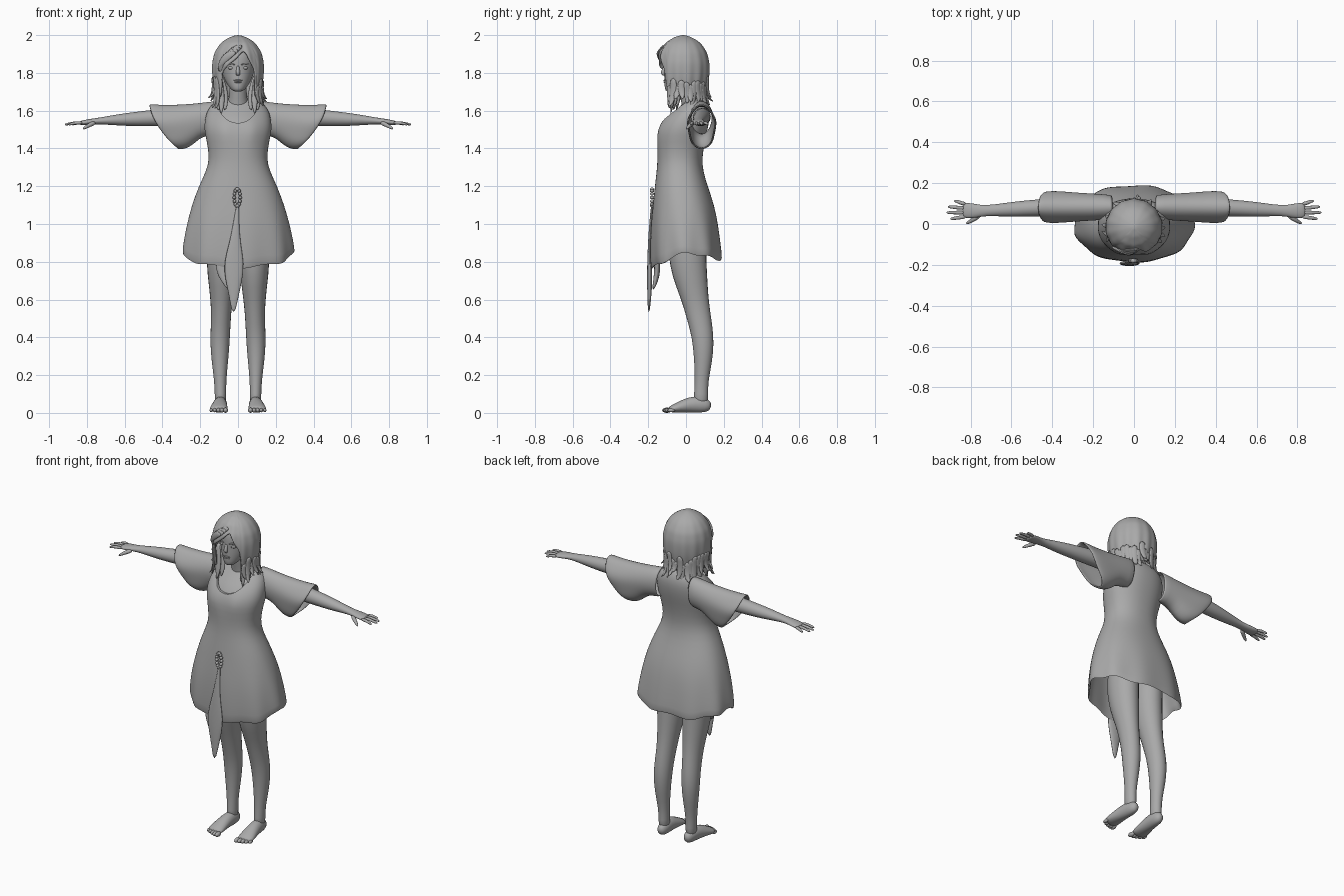
import bpy, bmesh, math, random
from mathutils import Vector, Matrix

random.seed(4)
TAU = math.tau
if "Cube" in bpy.data.objects:
    bpy.data.objects.remove(bpy.data.objects["Cube"])

grey = bpy.data.materials.new("clay grey")
grey.use_nodes = True
grey.diffuse_color = (0.4, 0.4, 0.4, 1)
grey.node_tree.nodes["Principled BSDF"].inputs["Base Color"].default_value = (0.4, 0.4, 0.4, 1)


def finish(name, bm, mirror=False, sub=1, thick=0):
    bmesh.ops.recalc_face_normals(bm, faces=bm.faces)
    for f in bm.faces:
        f.smooth = True
    mesh = bpy.data.meshes.new(name)
    bm.to_mesh(mesh)
    bm.free()
    mesh.materials.append(grey)
    ob = bpy.data.objects.new(name, mesh)
    bpy.context.collection.objects.link(ob)
    if thick:
        m = ob.modifiers.new("thickness", 'SOLIDIFY')
        m.thickness = thick
        m.offset = -1
    if sub:
        m = ob.modifiers.new("smooth", 'SUBSURF')
        m.levels = m.render_levels = sub
    if mirror:
        ob.modifiers.new("mirror", 'MIRROR')
    return ob


def add_loft(bm, rings, start=True, end=True):
    rows = [[bm.verts.new(p) for p in r] for r in rings]
    n = len(rows[0])
    for a, b in zip(rows, rows[1:]):
        for i in range(n):
            j = (i + 1) % n
            bm.faces.new((a[i], a[j], b[j], b[i]))
    if start:
        bm.faces.new(rows[0][::-1])
    if end:
        bm.faces.new(rows[-1])


def add_tube(bm, pts, ref, n=12):
    """Tapered oval tube through (x, y, z, half width, half depth)."""
    c = [Vector(p[:3]) for p in pts]
    rings = []
    for k, p in enumerate(pts):
        t = (c[min(k + 1, len(c) - 1)] - c[max(k - 1, 0)]).normalized()
        u = Vector(ref).cross(t).normalized()
        v = t.cross(u)
        rings.append([c[k] + u * p[3] * math.cos(TAU * i / n) + v * p[4] * math.sin(TAU * i / n)
                      for i in range(n)])
    add_loft(bm, rings)


def tube(name, pts, ref, **kw):
    bm = bmesh.new()
    add_tube(bm, pts, ref)
    return finish(name, bm, **kw)


def add_ball(bm, loc, size):
    bmesh.ops.create_uvsphere(bm, u_segments=12, v_segments=8, radius=1,
                              matrix=Matrix.Translation(loc) @ Matrix.Diagonal((*size, 1)))


def oval(z, hx, yf, yb, n=32, power=1.0):
    def e(v):
        return math.copysign(abs(v) ** power, v)
    return [Vector((hx * e(math.cos(TAU * i / n)),
                    (yf + yb) / 2 + (yb - yf) / 2 * e(math.sin(TAU * i / n)), z)) for i in range(n)]


# Dress: height, half width, front and back depth
torso = [(1.67, .075, -.01, .09), (1.65, .12, -.025, .11), (1.61, .16, -.065, .125),
         (1.56, .175, -.12, .125), (1.5, .18, -.148, .115), (1.44, .166, -.153, .1),
         (1.35, .15, -.15, .085), (1.28, .168, -.155, .09), (1.2, .208, -.165, .115),
         (1.1, .245, -.175, .15), (1.0, .272, -.185, .17), (.92, .288, -.188, .183),
         (.85, .298, -.185, .193)]
rings = []
for z, hx, yf, yb in torso:
    ring = oval(z, hx, yf, yb, 48, .9)
    drop = max(0, (1.0 - z) / .15)
    for i, p in enumerate(ring):
        a = TAU * i / 48
        s = math.sin(a)
        fold = 1 + max(0, 1.1 - z) * .1 * math.cos(9 * a + .6)
        p.x *= fold
        p.y *= fold
        p.z -= drop * (.085 * max(0, -s) + .045 * max(0, s) + .008 * math.sin(7 * a))
        # bust, with a shallow dip between
        if s < 0:
            p.y -= .012 * math.exp(-((p.z - 1.49) / .05) ** 2 - ((abs(p.x) - .075) / .04) ** 2)
    rings.append(ring)
bm = bmesh.new()
add_loft(bm, rings, False, False)
dress = finish("dress", bm, thick=.012)

# Scooped neckline
bm = bmesh.new()
add_loft(bm, [[Vector((.108 * math.cos(TAU * i / 40), y, 1.65 + .115 * math.sin(TAU * i / 40)))
               for i in range(40)] for y in (-.3, .03)])
cutter = finish("neckline_cutter", bm, sub=0)
cutter.hide_render = True
cut = dress.modifiers.new("neckline", 'BOOLEAN')
cut.operation = 'DIFFERENCE'
cut.object = cutter
bpy.context.view_layer.objects.active = dress
dress.select_set(True)
for name in [m.name for m in dress.modifiers]:
    bpy.ops.object.modifier_apply(modifier=name)
bpy.data.objects.remove(cutter)
bpy.ops.object.shade_smooth_by_angle(angle=math.radians(50))

# Chest and neck under the dress
bm = bmesh.new()
add_loft(bm, [oval(z - .006, hx - .016, yf + .015, yb - .015) for z, hx, yf, yb in torso[:6]])
finish("chest", bm)
tube("neck", [(0, .035, 1.58, .075, .06), (0, .025, 1.65, .052, .05),
              (0, .01, 1.7, .047, .048), (0, .0, 1.77, .048, .05)], (0, 1, 0))

# Wide sleeves: top x, top z, bottom x, bottom z, half depth, rim bulge
sleeves = [(.1, 1.655, .11, 1.47, .06, 0), (.2, 1.64, .19, 1.465, .066, 0),
           (.29, 1.633, .225, 1.43, .07, .01), (.38, 1.63, .265, 1.402, .076, .02),
           (.44, 1.633, .295, 1.395, .078, .028), (.47, 1.636, .32, 1.395, .074, .03)]
rings = []
for xt, zt, xb, zb, hy, bulge in sleeves:
    ring = []
    for i in range(28):
        c, s = math.cos(TAU * i / 28), math.sin(TAU * i / 28)
        w = (1 + s) / 2
        wave = 1 + bulge * 2 * math.sin(5 * TAU * i / 28)
        ring.append((xb + (xt - xb) * w + bulge * c * c, .083 + hy * c * wave, zb + (zt - zb) * w))
    rings.append(ring)
bm = bmesh.new()
add_loft(bm, rings, False, False)
finish("sleeves", bm, mirror=True, thick=.01)

# Arms and hands
tube("arms", [(.15, .085, 1.57, .05, .05), (.3, .085, 1.568, .05, .05), (.44, .08, 1.562, .044, .046),
              (.53, .076, 1.556, .041, .04), (.62, .07, 1.552, .036, .033), (.73, .065, 1.546, .025, .018),
              (.77, .064, 1.542, .035, .017), (.82, .066, 1.536, .04, .014),
              (.84, .067, 1.533, .034, .01)], (0, 0, 1), mirror=True)
bm = bmesh.new()
for y0, x1, y1 in ((.036, .9, .026), (.056, .918, .056), (.077, .912, .084), (.096, .882, .113)):
    add_tube(bm, [(.82, y0, 1.535, .011, .01), (.5 * (.82 + x1), .5 * (y0 + y1), 1.536, .01, .009),
                  (x1 - .01, y1, 1.528, .008, .007), (x1, y1, 1.526, .004, .004)], (0, 0, 1), 8)
add_tube(bm, [(.755, .045, 1.538, .016, .014), (.785, .022, 1.525, .012, .012),
              (.81, .008, 1.51, .009, .009), (.822, .002, 1.503, .004, .004)], (0, 0, 1), 8)
finish("fingers", bm, mirror=True)

# Legs and bare feet
tube("legs", [(.09, .01, 1.0, .088, .11), (.086, .005, .85, .085, .105), (.086, .018, .74, .08, .098),
              (.087, .045, .62, .063, .076), (.089, .063, .53, .055, .068), (.093, .083, .44, .054, .062),
              (.096, .092, .36, .053, .058), (.096, .091, .27, .045, .049), (.094, .082, .17, .033, .037),
              (.093, .08, .1, .031, .038), (.092, .078, .04, .032, .042)], (0, 1, 0), mirror=True)
tube("feet", [(.09, .133, .033, .016, .02), (.09, .105, .04, .033, .04), (.093, .05, .047, .036, .047),
              (.098, -.01, .037, .043, .037), (.102, -.06, .024, .05, .024),
              (.104, -.095, .016, .048, .014)], (0, 0, 1), mirror=True)
bm = bmesh.new()
for k in range(5):
    add_ball(bm, (.066 + .019 * k, -.102 + .003 * k * k / 2, .014),
             (.013 - .001 * k, .024 - .001 * k, .014 - .001 * k))
finish("toes", bm, mirror=True, sub=0)

# Front sash with a pointed tail, and a braided loop at its top
tube("sash_tail", [(0, -.178, 1.12, .006, .006), (-.01, -.187, 1.0, .016, .008), (-.016, -.193, .9, .03, .009),
                   (-.022, -.193, .79, .058, .013), (-.022, -.192, .7, .046, .015), (-.022, -.194, .62, .026, .011),
                   (-.024, -.197, .53, .01, .005)], (0, 1, 0))
tube("sash_fold", [(-.06, -.155, .84, .06, .014), (-.075, -.15, .76, .05, .018),
                   (-.06, -.16, .7, .03, .014), (-.045, -.175, .65, .006, .005)], (0, 1, 0))
bm = bmesh.new()
for k in range(14):
    a = TAU * k / 14
    add_ball(bm, (-.004 + .016 * math.cos(a), -.18, 1.14 + .045 * math.sin(a)), (.009, .011, .009))
finish("braided_loop", bm, sub=0)

# Head and face
bm = bmesh.new()
add_loft(bm, [oval(*r, 24) for r in ((1.7, .022, -.104, -.06), (1.715, .04, -.113, -.02), (1.75, .066, -.115, .05),
              (1.79, .083, -.117, .09), (1.83, .091, -.116, .1), (1.88, .096, -.12, .105),
              (1.93, .086, -.105, .09), (1.965, .05, -.06, .05))])
finish("head", bm)
tube("nose", [(0, -.108, 1.84, .008, .01), (0, -.118, 1.815, .009, .01), (0, -.125, 1.798, .014, .012),
              (0, -.114, 1.786, .01, .006)], (0, 1, 0))
bm = bmesh.new()
add_ball(bm, (.036, -.098, 1.826), (.017, .013, .009))
finish("eyes", bm, mirror=True, sub=0)
tube("eyebrows", [(.015, -.115, 1.843, .004, .003), (.04, -.108, 1.85, .005, .004),
                  (.065, -.088, 1.844, .003, .002)], (0, 0, 1), mirror=True)
bm = bmesh.new()
for z, w in ((1.76, .024), (1.751, .019)):
    add_ball(bm, (0, -.11, z), (w, .01, .005))
finish("lips", bm, sub=0)

# Hair shell, parted to one side and swept off the face
profile = [(2.0, .008), (1.99, .045), (1.96, .092), (1.91, .125), (1.85, .139),
           (1.78, .137), (1.7, .122), (1.6, .124)]


def hair_radius(z):
    for (z0, r0), (z1, r1) in zip(profile, profile[1:]):
        if z >= z1:
            return r0 + (r1 - r0) * (z0 - z) / (z0 - z1)
    return profile[-1][1]


def hair_point(a, z, out=0):
    r = hair_radius(z) + out
    return Vector((r * math.sin(a), -.015 - r * math.cos(a), z))


def hair_edge(a):
    d = a - .28
    slope, reach = (.24, .5) if d > 0 else (.12, 1.0)
    d = abs(d)
    return max(1.67, 1.92 - slope * d - 1.2 * max(0, d - reach))


rings = []
for k in range(15):
    t = (k / 14) ** 1.5
    rings.append([hair_point(a, 2 - (2 - hair_edge(a)) * t, .004 * t * math.cos(14 * a))
                  for a in (-math.pi + TAU * i / 72 for i in range(72))])
bm = bmesh.new()
add_loft(bm, rings, True, False)
finish("hair", bm, thick=.014)

# Loose locks: flicked ends all round, and longer ones beside the face
bm = bmesh.new()
for k in range(26):
    a = 1.0 + (TAU - 2.0) * k / 25
    top, flick = random.uniform(1.72, 1.79), random.uniform(.012, .04)
    low = random.uniform(1.61, 1.67)
    pts = [(top, 0, .02, .008), (.5 * (top + low) + .01, 0, .022, .009),
           (low + .015, flick * .4, .015, .007), (low, flick, .003, .002)]
    add_tube(bm, [(*hair_point(a + .05 * j * random.uniform(-1, 1), z, o), w, d)
                  for j, (z, o, w, d) in enumerate(pts)], (math.sin(a), -math.cos(a), 0), 8)
for s in (-1, 1):
    for x, y, low in ((.085, -.07, 1.58), (.065, -.055, 1.6), (.1, -.04, 1.6)):
        add_tube(bm, [(s * .098, -.05, 1.8, .014, .01), (s * (x + .012), y + .01, 1.72, .022, .011),
                      (s * x, y, 1.65, .02, .01), (s * (x + .005), y - .012, low, .005, .004)], (0, 1, 0), 8)
finish("hair_locks", bm)

# Swept fringe over the brow
bm = bmesh.new()
for k in range(4):
    a0, lift = .22 - .1 * k, .006 + .002 * k
    add_tube(bm, [(*hair_point(a0 + (-.85 - a0) * t, 1.945 - .012 * k - (.15 - .02 * k) * t * t,
                               lift - .008 * t), w, .007)
                  for t, w in ((0, .01), (.35, .024), (.7, .022), (1, .005))], (0, -1, .3), 8)
finish("fringe", bm)
